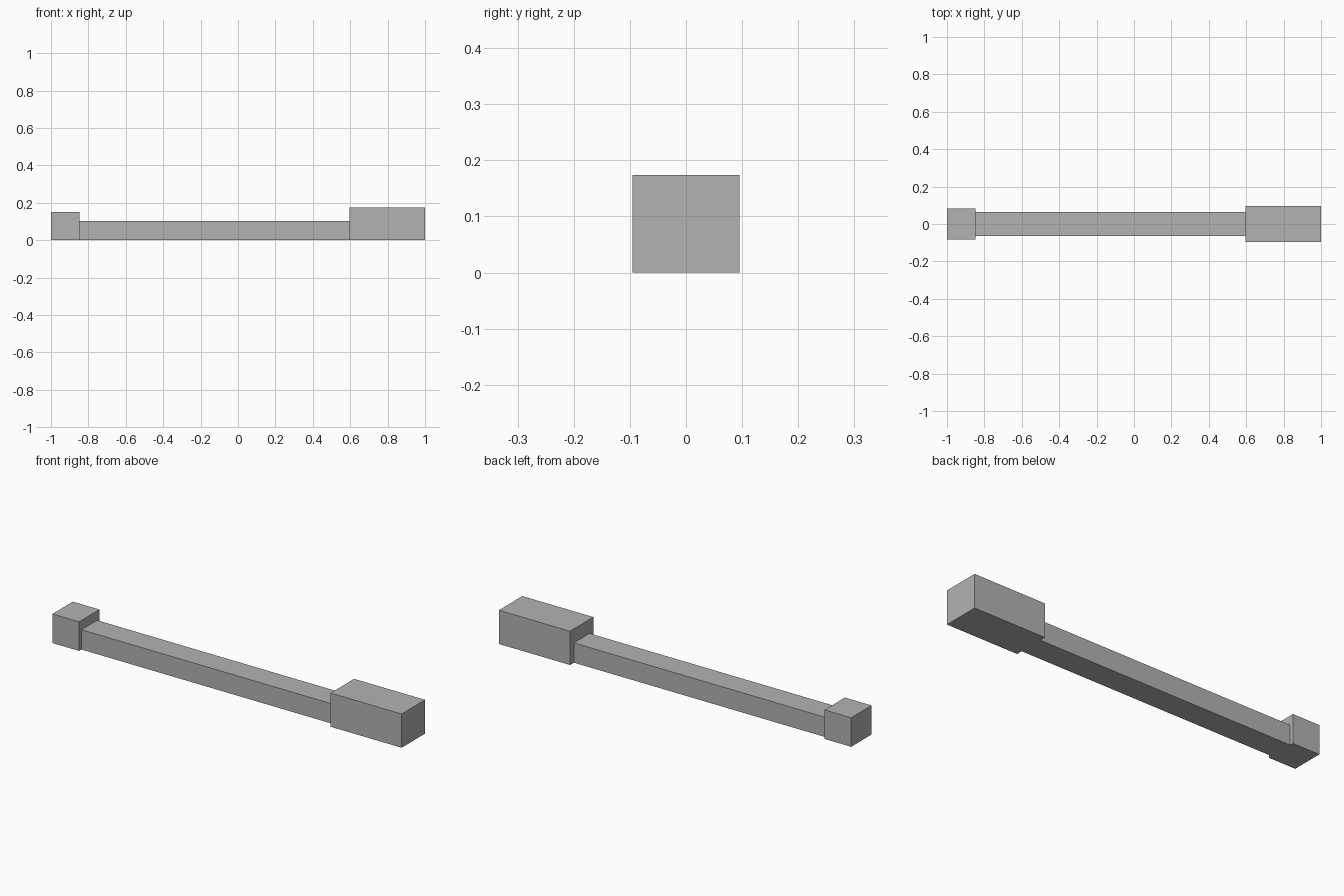
import bpy
import bmesh

cube = bpy.data.objects.get("Cube")
if cube:
    bpy.data.objects.remove(cube, do_unlink=True)

# Single matte grey
grey = bpy.data.materials.new("grey")
grey.use_nodes = True
colour = (0.45, 0.45, 0.45, 1.0)
grey.diffuse_color = colour
grey.node_tree.nodes["Principled BSDF"].inputs["Base Color"].default_value = colour


def add_block(name, x0, x1, width, height):
    """Box standing on the ground, centred on y = 0."""
    bm = bmesh.new()
    bmesh.ops.create_cube(bm, size=1.0)
    for v in bm.verts:
        v.co.x = x0 if v.co.x < 0 else x1
        v.co.y *= width
        v.co.z = (v.co.z + 0.5) * height
    mesh = bpy.data.meshes.new(name)
    bm.to_mesh(mesh)
    bm.free()
    mesh.materials.append(grey)
    obj = bpy.data.objects.new(name, mesh)
    bpy.context.collection.objects.link(obj)
    return obj


# Small end block, long beam and large end block
add_block("small_end_block", -1.0, -0.848, 0.166, 0.15)
add_block("beam", -0.848, 0.595, 0.128, 0.102)
add_block("large_end_block", 0.595, 1.0, 0.191, 0.174)
